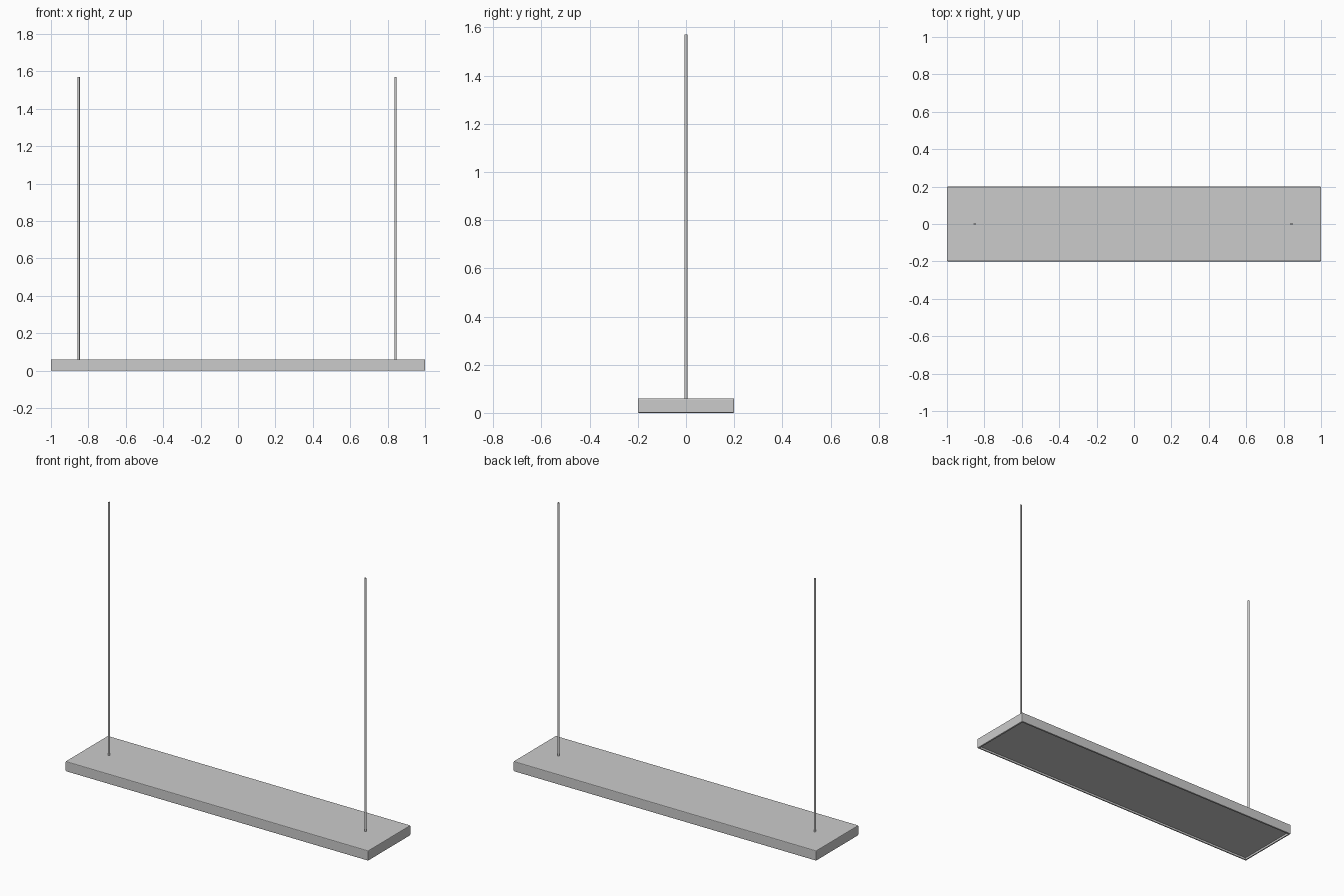
import bpy, bmesh
from mathutils import Matrix

if "Cube" in bpy.data.objects:
    bpy.data.objects.remove(bpy.data.objects["Cube"])

L, W, H = 2.0, 0.4, 0.06       # housing size
RIM, RECESS = 0.012, 0.012     # lip around the underside panel

# Housing: slab with a shallow recessed light panel underneath
bm = bmesh.new()
bmesh.ops.create_cube(bm, size=1, matrix=Matrix.Translation((0, 0, H / 2)) @ Matrix.Diagonal((L, W, H, 1)))
outer_edges = list(bm.edges)
bmesh.ops.bevel(bm, geom=outer_edges, offset=0.004, segments=2, profile=0.5, affect='EDGES')
bm.normal_update()
bottom = min(bm.faces, key=lambda f: (f.normal.z, -f.calc_area()))
bmesh.ops.inset_region(bm, faces=[bottom], thickness=RIM - 0.004)
bmesh.ops.inset_region(bm, faces=[bottom], thickness=0.0001, depth=-RECESS)
mesh = bpy.data.meshes.new("lamp_housing")
bm.to_mesh(mesh)
bm.free()
housing = bpy.data.objects.new("lamp_housing", mesh)
bpy.context.collection.objects.link(housing)


# Hanging rods
def rod(name, x, z0=0.055, z1=1.57, r=0.006):
    bpy.ops.mesh.primitive_cylinder_add(vertices=16, radius=r, depth=z1 - z0,
                                        location=(x, 0, (z0 + z1) / 2))
    bpy.context.object.name = name
    bpy.ops.object.shade_smooth_by_angle()


rod("left_hanging_rod", -0.852)
rod("right_hanging_rod", 0.842)
